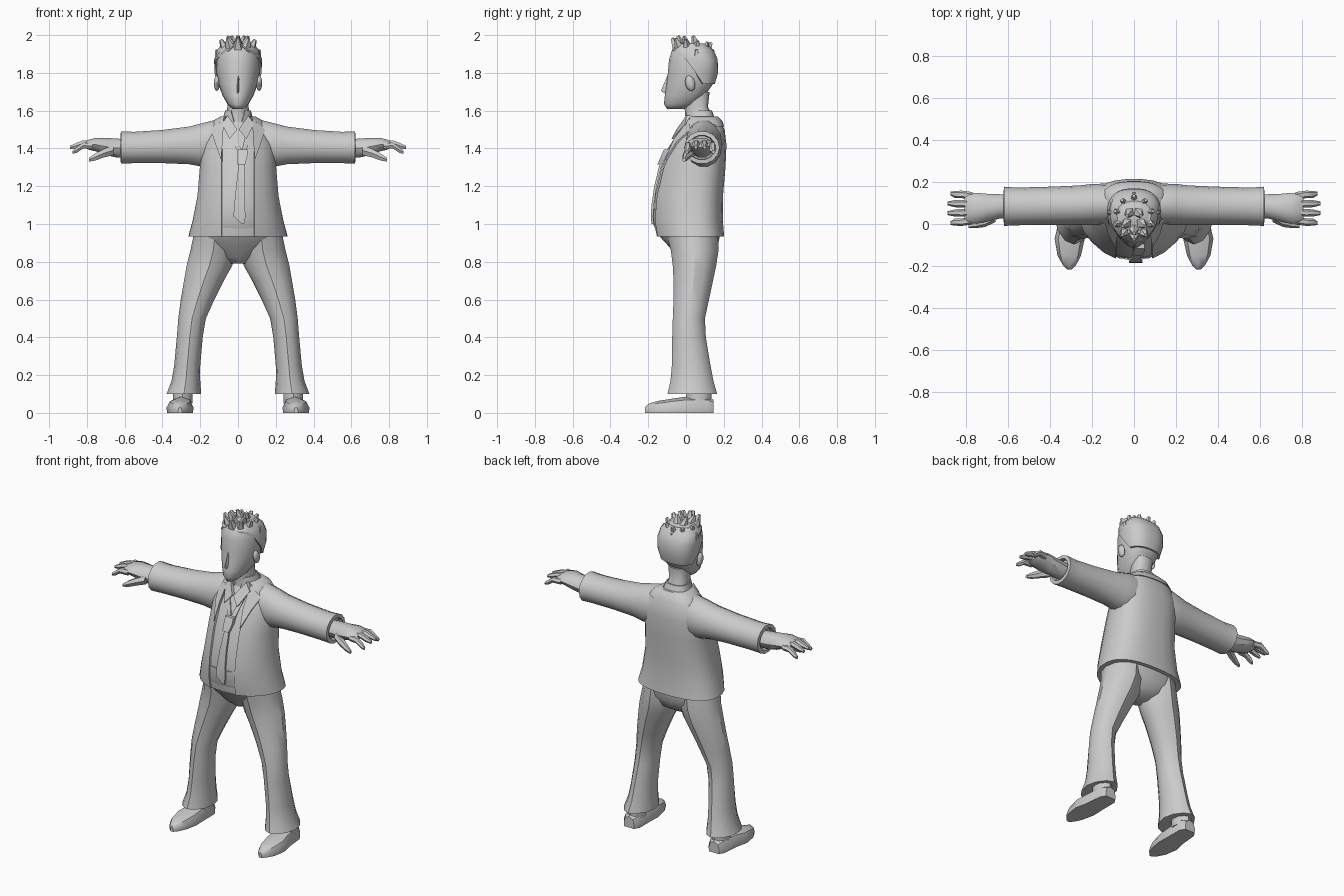
import bpy, bmesh, math
from mathutils import Vector, Matrix

if "Cube" in bpy.data.objects:
    bpy.data.objects.remove(bpy.data.objects["Cube"], do_unlink=True)

grey = bpy.data.materials.new("plain_grey")
grey.use_nodes = True
COLOUR = (0.6, 0.6, 0.6, 1)
grey.diffuse_color = COLOUR
grey.node_tree.nodes["Principled BSDF"].inputs["Base Color"].default_value = COLOUR


def finish(name, bm, mirror=False, angle=38):
    bmesh.ops.recalc_face_normals(bm, faces=bm.faces)
    mesh = bpy.data.meshes.new(name)
    bm.to_mesh(mesh)
    bm.free()
    mesh.materials.append(grey)
    ob = bpy.data.objects.new(name, mesh)
    bpy.context.scene.collection.objects.link(ob)
    bpy.ops.object.select_all(action='DESELECT')
    ob.select_set(True)
    bpy.context.view_layer.objects.active = ob
    bpy.ops.object.shade_smooth_by_angle(angle=math.radians(angle))
    if mirror:
        ob.modifiers.new("Mirror", 'MIRROR').use_mirror_merge = False
    return ob


def add_skin(bm, rings):
    """Bridge closed rings of equal length and cap both ends."""
    vs = [[bm.verts.new(p) for p in r] for r in rings]
    n = len(vs[0])
    for a, b in zip(vs, vs[1:]):
        for i in range(n):
            j = (i + 1) % n
            bm.faces.new((a[i], a[j], b[j], b[i]))
    bm.faces.new(vs[0])
    bm.faces.new(vs[-1])


def skin(name, rings, mirror=False, angle=38):
    bm = bmesh.new()
    add_skin(bm, rings)
    return finish(name, bm, mirror, angle)


def body_ring(z, w, f, b, n=20, gap=None, grow=0):
    """Horizontal ring: half width, front y, back y; gap opens the front."""
    c = f + (b - f) * 0.58
    pts = []
    for i in range(n):
        a = 2 * math.pi * i / n if gap is None else gap + (2 * math.pi - 2 * gap) * i / (n - 1)
        s, k = math.sin(a), math.cos(a)
        if k < 0:
            s, k = math.copysign(abs(s) ** 0.8, s), -abs(k) ** 0.8
        pts.append(Vector(((w + grow) * s, c - k * ((c - f if k > 0 else b - c) + grow), z)))
    return pts


def shell_ring(z, w, f, b, gap, thick, n=22):
    """Open double walled ring."""
    return body_ring(z, w, f, b, n, gap) + body_ring(z, w, f, b, n, gap, -thick)[::-1]


def x_tube(sections, n=10):
    """Rings across x from (x, y, z, half depth, half height)."""
    return [[Vector((x, y + ry * math.cos(2 * math.pi * i / n), z + rz * math.sin(2 * math.pi * i / n)))
             for i in range(n)] for x, y, z, ry, rz in sections]


# Jacket: z, half width, front, back
JACKET = [(.935, .264, -.162, .203), (1.02, .241, -.18, .196), (1.15, .216, -.172, .197),
          (1.3, .203, -.137, .21), (1.42, .2, -.085, .215), (1.5, .165, -.038, .205), (1.56, .1, 0, .172)]
skin("jacket", [shell_ring(*r, math.asin(.088 / r[1]), .014) for r in JACKET])
skin("shirt", [body_ring(*r, grow=-.008) for r in JACKET])


def front_y(x, z):
    z = min(max(z, JACKET[0][0]), JACKET[-1][0])
    for lo, hi in zip(JACKET, JACKET[1:]):
        if z <= hi[0]:
            t = (z - lo[0]) / (hi[0] - lo[0])
            w, f, b = [lo[k] + (hi[k] - lo[k]) * t for k in (1, 2, 3)]
            c = f + (b - f) * 0.58
            return c - (c - f) * math.sqrt(max(0, 1 - (x / w) ** 2))


def plate(name, outline, lift, mirror=False):
    """Thin panel laid over the chest."""
    skin(name, [[Vector((x, front_y(x, z) - d, z)) for x, z in outline] for d in (lift, -.01)], mirror)


# Collars and lapels
skin("jacket_collar", [shell_ring(1.515, .158, -.03, .203, .75, .02),
                       shell_ring(1.545, .135, -.015, .193, .75, .025),
                       shell_ring(1.57, .092, 0, .168, .75, .015)])
plate("lapel", [(.075, 1.565), (.095, 1.54), (.145, 1.5), (.125, 1.44), (.09, 1.34), (.08, 1.45)], .013, True)
skin("shirt_collar", [shell_ring(1.54, .086, -.012, .16, .25, .012),
                      shell_ring(1.6, .068, -.008, .138, .6, .008)])
plate("shirt_collar_point", [(.055, 1.575), (.085, 1.53), (.045, 1.45), (.004, 1.5)], .014, True)


# Tie
def strip(name, rows, lift):
    skin(name, [[Vector((x + s * w, front_y(x, z) - d, z)) for s, d in
                 ((-1, lift), (1, lift), (1, -.005), (-1, -.005))] for z, x, w in rows])


strip("tie_tail", [(1.35, .018, .014), (1.3, .018, .016), (1.2, .012, .022),
                   (1.1, .008, .028), (1.04, .008, .032), (1.0, .026, .006)], .008)
strip("tie_knot", [(1.395, .022, .028), (1.36, .022, .028), (1.315, .018, .02)], .022)
for side in (-1, 1):
    plate("tie_band", [(side * .075, 1.54), (side * .055, 1.54), (.022 - side * .004, 1.38),
                       (.022 + side * .022, 1.38)], .007)

# Sleeves
skin("sleeve", x_tube([(.06, .095, 1.43, .09, .118), (.13, .095, 1.425, .098, .127), (.2, .093, 1.418, .098, .116),
                       (.26, .09, 1.416, .094, .102), (.4, .087, 1.41, .091, .09), (.55, .084, 1.405, .09, .085),
                       (.6, .084, 1.405, .092, .087), (.62, .084, 1.405, .094, .088),
                       (.622, .084, 1.405, .072, .066), (.6, .084, 1.405, .068, .062)], 14), True)

# Hands
bm = bmesh.new()
add_skin(bm, x_tube([(.59, .084, 1.4, .056, .05), (.64, .084, 1.402, .058, .053), (.7, .078, 1.41, .066, .048),
                     (.75, .075, 1.42, .074, .038), (.79, .075, 1.42, .072, .028), (.81, .075, 1.42, .058, .015)]))
for i in range(4):
    y = .018 + i * .038
    drop = .012 if i in (0, 3) else 0
    tip = .875 if i in (0, 3) else .89
    spread = (i - 1.5) * .006
    add_skin(bm, x_tube([(.77, y, 1.425 - drop, .02, .018), (.82, y + spread, 1.427 - drop, .018, .018),
                         (.855, y + spread, 1.415 - drop * 2, .017, .017),
                         (tip, y + spread * 1.5, 1.405 - drop * 2, .009, .01)], 6))
add_skin(bm, x_tube([(.66, .04, 1.39, .03, .03), (.71, .012, 1.375, .026, .026),
                     (.755, -.002, 1.355, .018, .022), (.79, -.01, 1.34, .009, .011)], 6))
finish("hand", bm, True)

# Trousers
skin("hips", [body_ring(*r) for r in [(.79, .05, -.01, .09), (.825, .125, -.05, .145), (.88, .215, -.09, .168),
                                      (.94, .235, -.145, .18), (1.0, .225, -.174, .178),
                                      (1.08, .205, -.175, .178)]])


def leg_ring(z, x0, x1, y0, y1, n=12):
    pts = []
    for i in range(n):
        a = 2 * math.pi * i / n
        c, s = math.cos(a), math.sin(a)
        pts.append(Vector(((x0 + x1) / 2 + (x1 - x0) / 2 * math.copysign(abs(c) ** 1.08, c),
                           (y0 + y1) / 2 + (y1 - y0) / 2 * math.copysign(abs(s) ** 1.08, s), z)))
    return pts


skin("trouser_leg", [leg_ring(*r) for r in [
    (.94, .01, .235, -.1, .17), (.86, .01, .252, -.08, .172), (.78, .03, .272, -.07, .16),
    (.7, .075, .286, -.066, .143), (.6, .125, .303, -.066, .122), (.5, .17, .316, -.07, .1),
    (.4, .187, .324, -.073, .105), (.25, .2, .338, -.075, .13), (.17, .2, .352, -.082, .145),
    (.1, .195, .378, -.098, .165)]], True, 32)

# Shoes
SECTION = [(-.94, 0), (-1, .35), (-.75, .8), (0, 1), (.75, .8), (1, .35), (.94, 0)]
skin("shoe", [[Vector((x + u * w, y, v * h)) for u, v in SECTION] for y, x, w, h in [
    (.145, .295, .036, .07), (.115, .295, .056, .086), (0, .3, .062, .086), (-.07, .307, .072, .076),
    (-.15, .309, .056, .063), (-.195, .308, .032, .05), (-.218, .307, .01, .03)]], True)
skin("ankle", [leg_ring(z, .24, .345, 0, .135) for z in (.05, .13)], True)

# Head and neck
skin("neck", [body_ring(*r, n=14) for r in [(1.5, .085, -.01, .165), (1.56, .067, -.003, .15),
                                            (1.62, .057, -.008, .116), (1.7, .06, -.02, .125)]])
HEAD = [(1.608, .028, -.1, -.01), (1.635, .056, -.117, .05), (1.68, .082, -.112, .1), (1.74, .104, -.104, .142),
        (1.8, .114, -.096, .16), (1.87, .117, -.09, .158), (1.92, .104, -.074, .138), (1.955, .07, -.04, .1)]
skin("head", [body_ring(*r) for r in HEAD], angle=60)
skin("nose", [[Vector((-.011, -.085, z)), Vector((0, y, z)), Vector((.011, -.085, z))]
              for z, y in ((1.69, -.112), (1.705, -.133), (1.73, -.122), (1.79, -.097))], angle=60)

bm = bmesh.new()
bmesh.ops.create_uvsphere(bm, u_segments=8, v_segments=6, radius=1, matrix=Matrix.Translation((.112, .022, 1.745))
                          @ Matrix.Rotation(.25, 4, 'X') @ Matrix.Diagonal((.016, .026, .042, 1)))
finish("ear", bm, True, 60)

# Hair: shell around the back and sides, then pointed tufts
skin("hair_back", [shell_ring(z, w + .011, f - .008, b + .01, gap, .02)
                   for (z, w, f, b), gap in zip(HEAD[3:], (1.95, 1.55, 1.2, .4, .1))])
bm = bmesh.new()


def tuft(base, lean, length, radius):
    d = Vector(lean).normalized()
    bmesh.ops.create_cone(bm, cap_ends=True, segments=5, radius1=radius, radius2=radius * .22, depth=length,
                          matrix=Matrix.Translation(base) @ d.to_track_quat('Z', 'Y').to_matrix().to_4x4())


for i in range(10):
    a = 2 * math.pi * i / 10
    s, c = math.sin(a), math.cos(a)
    tuft((.075 * s, .03 - .085 * c, 1.932 + .012 * c), (s * .5, -c * .45, 1), .09, .04)
for i in range(5):
    a = 2 * math.pi * i / 5
    tuft((.04 * math.sin(a), .015 - .045 * math.cos(a), 1.953), (math.sin(a) * .4, -.3, 1), .09, .04)
for i in range(5):
    a = math.pi * (.55 + .225 * i)
    tuft((.105 * math.sin(a), .04 - .095 * math.cos(a), 1.885), (math.sin(a) * .25, -math.cos(a) * .2, 1), .08, .036)
finish("hair_tufts", bm, angle=30)
